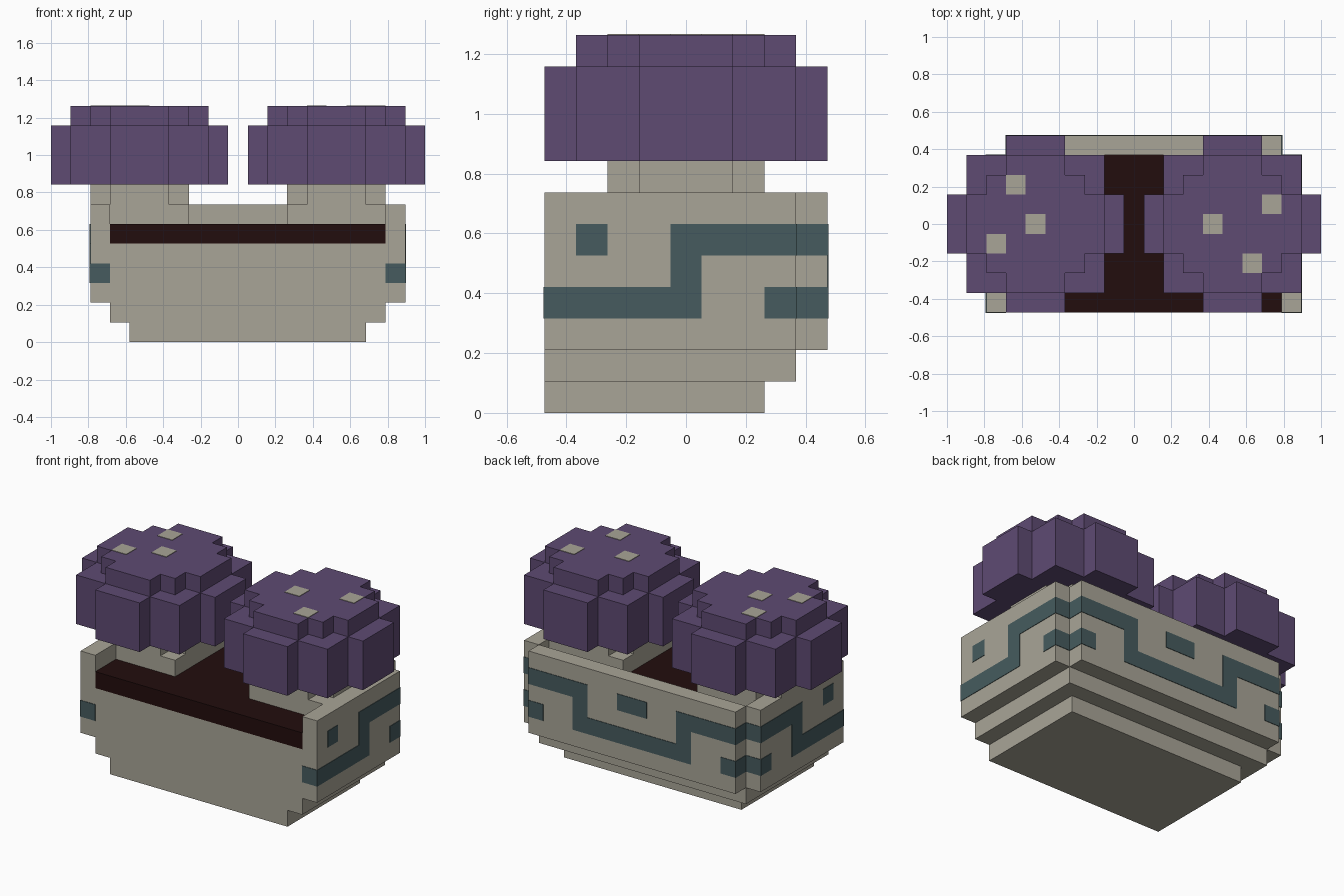
import bpy
import bmesh

cube = bpy.data.objects.get("Cube")
if cube:
    bpy.data.objects.remove(cube, do_unlink=True)

U = 2 / 19                # size of one block
T = 0.03                  # thickness of painted plates, in blocks
MID_X, MID_Y = 9.5, 4.5   # grid centre


def material(name, rgb):
    m = bpy.data.materials.new(name)
    m.use_nodes = True
    m.diffuse_color = (*rgb, 1)
    bsdf = m.node_tree.nodes["Principled BSDF"]
    bsdf.inputs["Base Color"].default_value = (*rgb, 1)
    bsdf.inputs["Roughness"].default_value = 0.9
    return m


stone = material("pale stone", (0.397, 0.376, 0.309))
purple = material("cap purple", (0.112, 0.069, 0.171))
teal = material("band teal", (0.061, 0.105, 0.112))
soil = material("dark soil", (0.016, 0.004, 0.004))


def prism(name, mat, shapes):
    """Each shape is (outline in blocks, bottom, top)."""
    bm = bmesh.new()
    for outline, z0, z1 in shapes:
        rings = [[bm.verts.new(((x - MID_X) * U, (y - MID_Y) * U, z * U))
                  for x, y in outline] for z in (z0, z1)]
        low, high = rings
        bm.faces.new(low[::-1])
        bm.faces.new(high)
        n = len(outline)
        for i in range(n):
            j = (i + 1) % n
            bm.faces.new((low[i], low[j], high[j], high[i]))
    bmesh.ops.recalc_face_normals(bm, faces=bm.faces)
    mesh = bpy.data.meshes.new(name)
    bm.to_mesh(mesh)
    bm.free()
    mesh.materials.append(mat)
    obj = bpy.data.objects.new(name, mesh)
    bpy.context.collection.objects.link(obj)


def box(x0, x1, y0, y1, z0, z1):
    x0, x1 = sorted((x0, x1))
    return [(x0, y0), (x1, y0), (x1, y1), (x0, y1)], z0, z1


def stepped_round(cx, quarter):
    """Turn a quarter outline four times into a blocky disc."""
    points = []
    for _ in range(4):
        points += [(cx + x, MID_Y + y) for x, y in quarter]
        quarter = [(-y, x) for x, y in quarter]
    return points


# Planter, stepped at the foot and open at the front
prism("planter_foot", stone, [box(4, 16, 0, 7, 0, 1)])
prism("planter_body", stone, [box(3, 17, 0, 8, 1, 5)])
prism("planter_back_wall", stone, [box(3, 17, 8, 9, 2, 7)])
prism("planter_right_wall", stone, [box(2, 3, 0, 8, 2, 7)])
prism("planter_left_wall", stone, [box(17, 18, 0, 8, 2, 7)])
prism("soil_bed", soil, [box(3, 17, 0, 8, 5, 6)])

# Mushrooms: square root, stem, broad cap and crown
stem = [(2.5, 1.5), (1.5, 1.5), (1.5, 2.5)]
cap = [(4.5, 1.5), (3.5, 1.5), (3.5, 3.5), (1.5, 3.5), (1.5, 4.5)]
crown = [(3.5, 1.5), (2.5, 1.5), (2.5, 2.5), (1.5, 2.5), (1.5, 3.5)]
spots = {"right": [(3, 6), (4, 4), (2, 3)], "left": [(16, 5), (13, 4), (15, 2)]}
for side, cx, root in (("right", 4.5, (3, 7)), ("left", 14.5, (12, 17))):
    prism(side + "_mushroom_root", stone, [box(*root, 2, 7, 6, 7)])
    prism(side + "_mushroom_stem", stone, [(stepped_round(cx, stem), 7, 8)])
    prism(side + "_mushroom_cap", purple, [(stepped_round(cx, cap), 8, 11)])
    prism(side + "_mushroom_crown", purple, [(stepped_round(cx, crown), 11, 12)])
    prism(side + "_cap_spots", stone,
          [box(x, x + 1, y, y + 1, 12, 12 + T) for x, y in spots[side]])

# Painted band on the side walls, mirrored about the planter's middle
side_marks = [(0, 5, 3, 4), (4, 5, 4, 5), (4, 8, 5, 6), (7, 8, 3, 4), (1, 2, 5, 6)]
for side, flip in (("left", False), ("right", True)):
    def mx(x):
        return 20 - x if flip else x
    plates = [box(mx(18), mx(18 + T), *m) for m in side_marks]
    plates.append(box(mx(17), mx(18 + T), -T, 0, 3, 4))       # front end
    for z in (3, 5):                                          # back corner
        plates.append(box(mx(17), mx(18 + T), 8, 8 + T, z, z + 1))
        plates.append(box(mx(17), mx(17 + T), 8 + T, 9 + T, z, z + 1))
    prism(side + "_wall_band", teal, plates)

# Painted band on the back wall
back_marks = [(3, 7, 5, 6), (13, 17, 5, 6), (6, 7, 4, 5), (13, 14, 4, 5),
              (6, 14, 3, 4), (3, 4, 3, 4), (16, 17, 3, 4), (9, 11, 5, 6)]
prism("back_wall_band", teal,
      [box(x0, x1, 9, 9 + T, z0, z1) for x0, x1, z0, z1 in back_marks])
